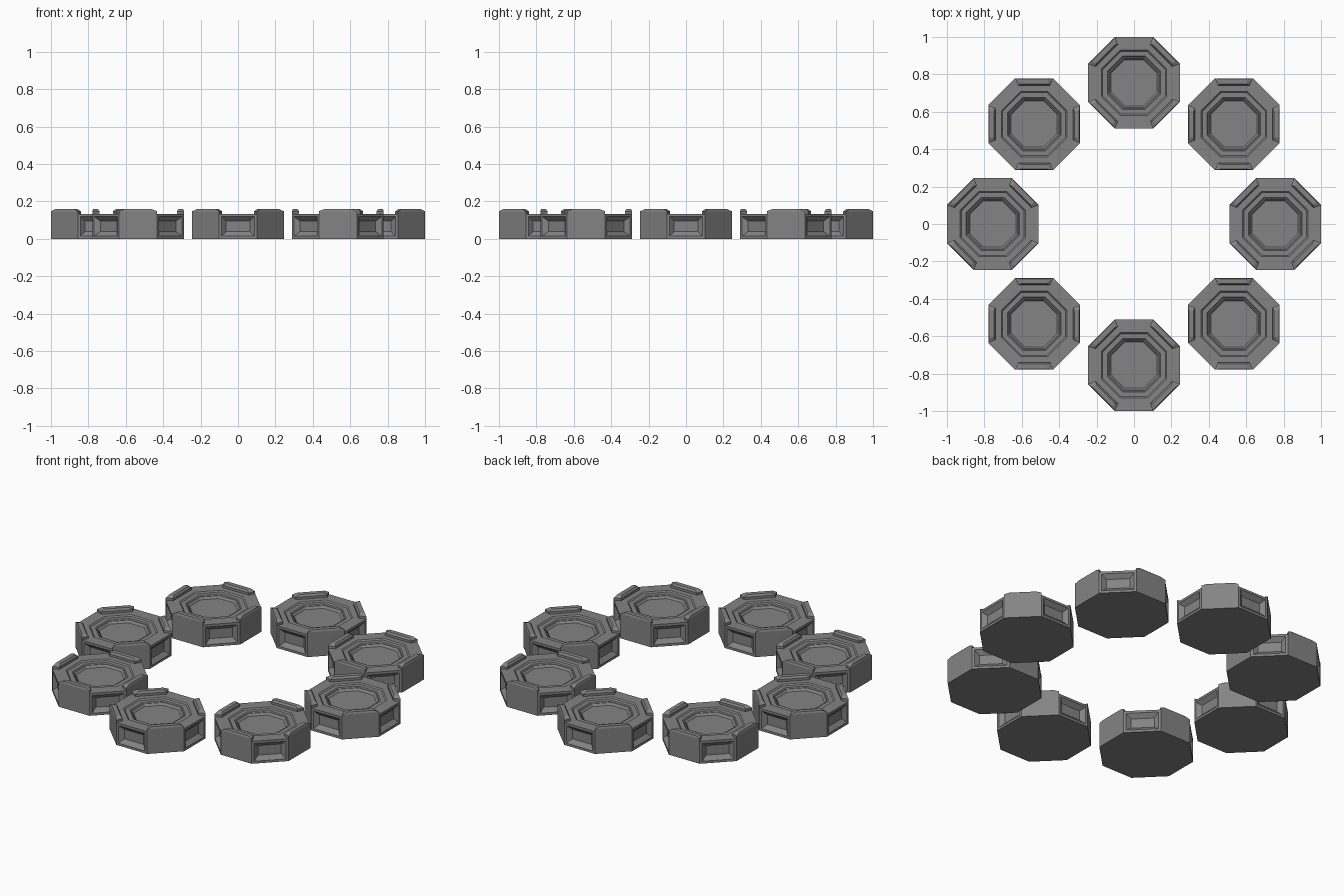
import bpy, bmesh
from math import pi, cos, sin, tan, radians
from mathutils import Matrix, Vector

if "Cube" in bpy.data.objects:
    bpy.data.objects.remove(bpy.data.objects["Cube"])

APO = 0.245            # octagon centre to flat side
RING = 0.755           # circle the pads sit on
RIM = 0.133            # rim height
T = tan(pi / 8)

grey = bpy.data.materials.new("dark_grey")
grey.diffuse_color = (0.23, 0.23, 0.23, 1)
grey.use_nodes = True
grey.node_tree.nodes["Principled BSDF"].inputs["Base Color"].default_value = grey.diffuse_color


def octagon(bm, apothem, z):
    r = apothem / cos(pi / 8)
    return [bm.verts.new((r * cos(pi / 8 + k * pi / 4), r * sin(pi / 8 + k * pi / 4), z))
            for k in range(8)]


def bridge(bm, a, b):
    return [bm.faces.new((a[k - 1], a[k], b[k], b[k - 1])) for k in range(8)]


def finish(bm, name):
    bmesh.ops.recalc_face_normals(bm, faces=bm.faces[:])
    mesh = bpy.data.meshes.new(name)
    bm.to_mesh(mesh)
    bm.free()
    mesh.materials.append(grey)
    return mesh


def pad_mesh():
    # Outer wall, rim, stepped ledge and dish floor
    profile = [(APO, 0), (APO, RIM), (0.175, RIM), (0.168, 0.126),
               (0.143, 0.126), (0.138, 0.121), (0.133, 0.121), (0.123, 0.109)]
    bm = bmesh.new()
    rings = [octagon(bm, a, z) for a, z in profile]
    bm.faces.new(rings[0][::-1])
    bm.faces.new(rings[-1])
    walls = []
    for i in range(len(rings) - 1):
        faces = bridge(bm, rings[i], rings[i + 1])
        if i == 0:
            walls = faces
    bm.normal_update()
    # Recessed windows on every other wall
    windows = walls[0::2]
    bmesh.ops.inset_individual(bm, faces=windows, thickness=0.014, use_even_offset=True)
    bmesh.ops.inset_individual(bm, faces=windows, thickness=0.024, depth=-0.022,
                               use_even_offset=True)
    return finish(bm, "pad")


def clips_mesh():
    # Raised tapered bars on the four plain walls
    bm = bmesh.new()
    inner = APO - 0.038
    pts = []
    for s in (-1, 1):
        pts += [(APO, s * APO * T, RIM), (APO, s * APO * T, 0.147),
                (APO - 0.004, s * 0.074, 0.158), (inner + 0.008, s * 0.070, 0.158),
                (inner, s * inner * T, RIM), (inner, s * inner * T, 0.147)]
    for k in range(4):
        rot = Matrix.Rotation(pi / 4 + k * pi / 2, 3, 'Z')
        verts = [bm.verts.new(rot @ Vector(p)) for p in pts]
        bmesh.ops.convex_hull(bm, input=verts)
    bmesh.ops.dissolve_limit(bm, angle_limit=radians(1), verts=bm.verts[:], edges=bm.edges[:])
    return finish(bm, "clips")


# Eight pads around the circle, each turned with its place on the ring
pad, clips = pad_mesh(), clips_mesh()
for i in range(8):
    a = i * pi / 4
    for name, mesh in (("pad", pad), ("clips", clips)):
        ob = bpy.data.objects.new(f"{name}_{i + 1}", mesh)
        ob.location = (RING * cos(a), RING * sin(a), 0)
        ob.rotation_euler.z = a
        bpy.context.collection.objects.link(ob)
